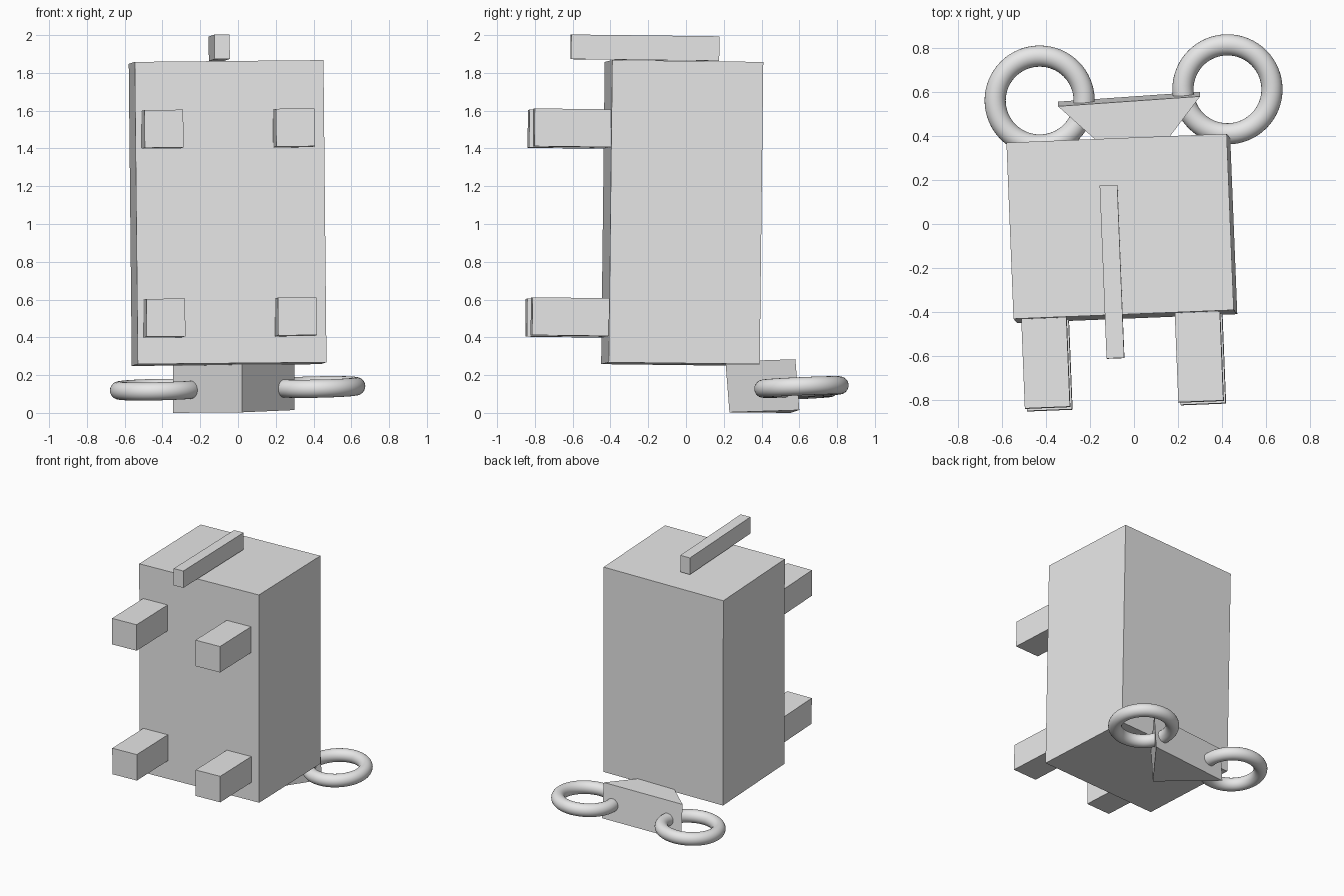
import bpy
from math import radians
from mathutils import Matrix, Vector, Euler

cube = bpy.data.objects.get("Cube")
if cube:
    bpy.data.objects.remove(cube, do_unlink=True)

# One plain grey for everything
grey = bpy.data.materials.new("light_grey")
grey.use_nodes = True
grey.diffuse_color = (0.8, 0.8, 0.8, 1)
grey.node_tree.nodes["Principled BSDF"].inputs["Base Color"].default_value = (0.8, 0.8, 0.8, 1)

# The body and its attachments share one slightly tilted frame
TILT = Euler((radians(-0.7), radians(-0.55), radians(2.3)))
FRAME = Matrix.Translation((-0.055, -0.02, 1.058)) @ TILT.to_matrix().to_4x4()


def box(name, centre, size):
    """Box placed in the tilted body frame."""
    bpy.ops.mesh.primitive_cube_add(size=1)
    ob = bpy.context.object
    ob.name = name
    ob.data.transform(Matrix.Diagonal((*size, 1)))
    ob.matrix_world = FRAME @ Matrix.Translation(centre)
    ob.data.materials.append(grey)
    return ob


def ring(name, centre):
    """Smooth ring lying almost flat."""
    bpy.ops.mesh.primitive_torus_add(
        major_radius=0.202, minor_radius=0.048, major_segments=64, minor_segments=24,
        location=centre, rotation=(radians(2.5), radians(-1.2), 0))
    ob = bpy.context.object
    ob.name = name
    ob.data.materials.append(grey)
    bpy.ops.object.shade_smooth()


# Body
box("body", (0, 0, 0), (1.0, 0.8, 1.6))

# Four legs pointing forward, sunk a little into the body
for level, z in (("upper", 0.44), ("lower", -0.56)):
    for side, x in (("right", -0.365), ("left", 0.332)):
        box(f"{level}_{side}_leg", (x, -0.6, z), (0.205, 0.41, 0.2))

# Bar lying along the top
box("top_bar", (-0.044, -0.206, 0.873), (0.08, 0.785, 0.13))

# Three-sided wedge under the back edge
base = [Vector((0.02, 0.23, 0.003)), Vector((0.3, 0.6, 0.015)), Vector((-0.345, 0.555, 0))]
rise = Vector((0, -0.021, 0.269))
mesh = bpy.data.meshes.new("head_wedge")
mesh.from_pydata(base + [p + rise for p in base], [],
                 [(2, 1, 0), (3, 4, 5), (0, 1, 4, 3), (1, 2, 5, 4), (2, 0, 3, 5)])
mesh.materials.append(grey)
wedge = bpy.data.objects.new("head_wedge", mesh)
bpy.context.collection.objects.link(wedge)

# Rings through the wedge corners
ring("right_ring", (-0.428, 0.56, 0.123))
ring("left_ring", (0.424, 0.611, 0.137))
